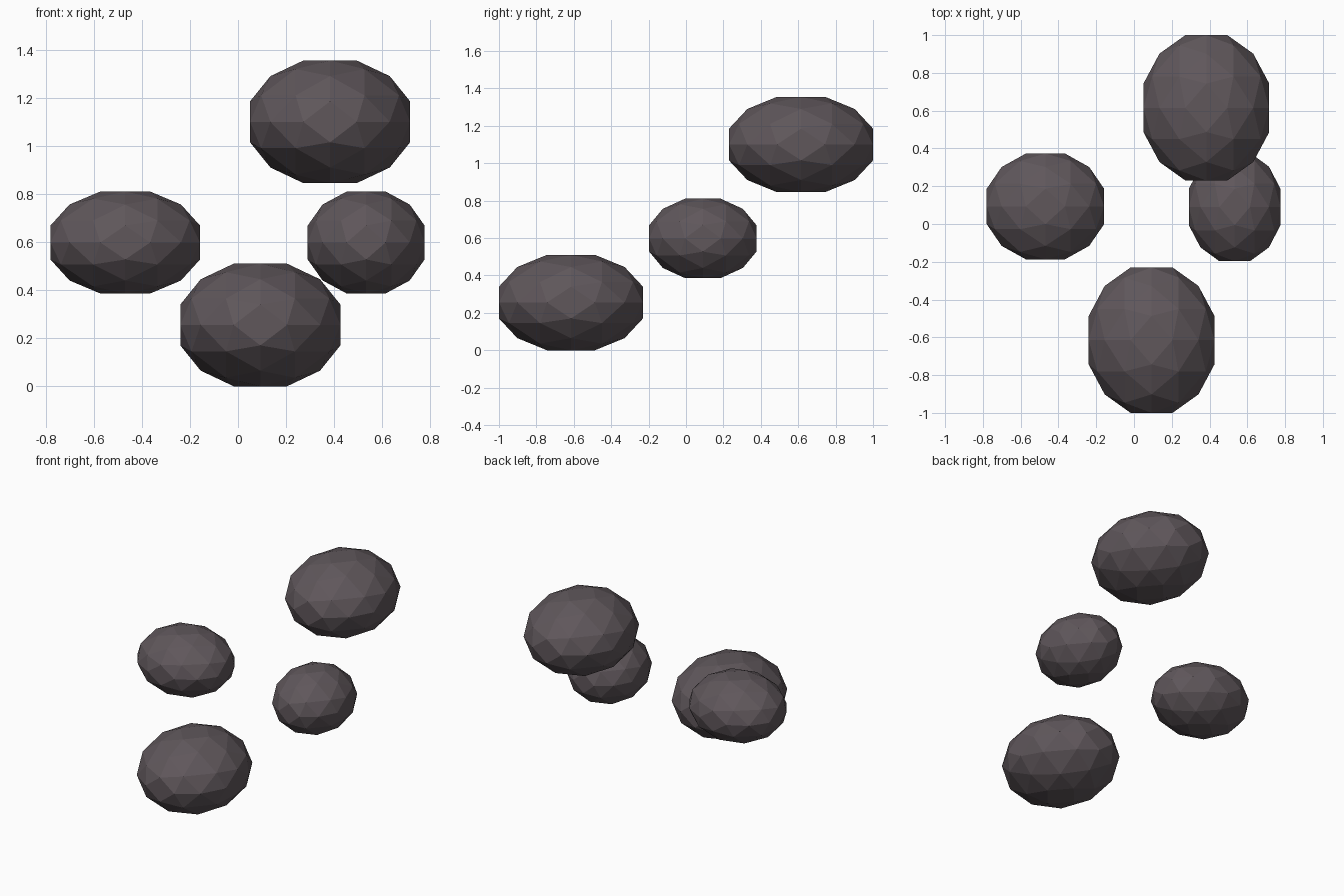
import bpy, bmesh
from mathutils import Vector

if "Cube" in bpy.data.objects:
    bpy.data.objects.remove(bpy.data.objects["Cube"])

stone = bpy.data.materials.new("dark_stone")
stone.diffuse_color = (0.115, 0.095, 0.105, 1.0)
stone.use_nodes = True
stone.node_tree.nodes["Principled BSDF"].inputs["Base Color"].default_value = stone.diffuse_color

# Faceted ball: octahedral grid pushed to a sphere, with its six tips cut flat
N = 4
points = []
for a in range(-N, N + 1):
    for b in range(-N, N + 1):
        for c in range(-N, N + 1):
            if abs(a) + abs(b) + abs(c) == N and max(abs(a), abs(b), abs(c)) < N:
                points.append(Vector((a, b, c)).normalized())
reach = max(p.z for p in points)


def rock(name, centre, half):
    """Faceted rock filling the box centre +/- half."""
    bm = bmesh.new()
    for p in points:
        bm.verts.new([p[i] / reach * half[i] for i in range(3)])
    bmesh.ops.convex_hull(bm, input=bm.verts[:])
    bmesh.ops.dissolve_limit(bm, angle_limit=0.002, verts=bm.verts[:], edges=bm.edges[:])
    bmesh.ops.recalc_face_normals(bm, faces=bm.faces[:])
    mesh = bpy.data.meshes.new(name)
    bm.to_mesh(mesh)
    bm.free()
    mesh.materials.append(stone)
    obj = bpy.data.objects.new(name, mesh)
    obj.location = centre
    bpy.context.collection.objects.link(obj)


# Four floating rocks
rock("front_rock", (0.093, -0.615, 0.255), (0.333, 0.385, 0.255))
rock("back_rock", (0.383, 0.615, 1.10), (0.333, 0.385, 0.255))
rock("left_rock", (-0.469, 0.093, 0.598), (0.311, 0.28, 0.212))
rock("right_rock", (0.533, 0.09, 0.598), (0.243, 0.287, 0.212))
